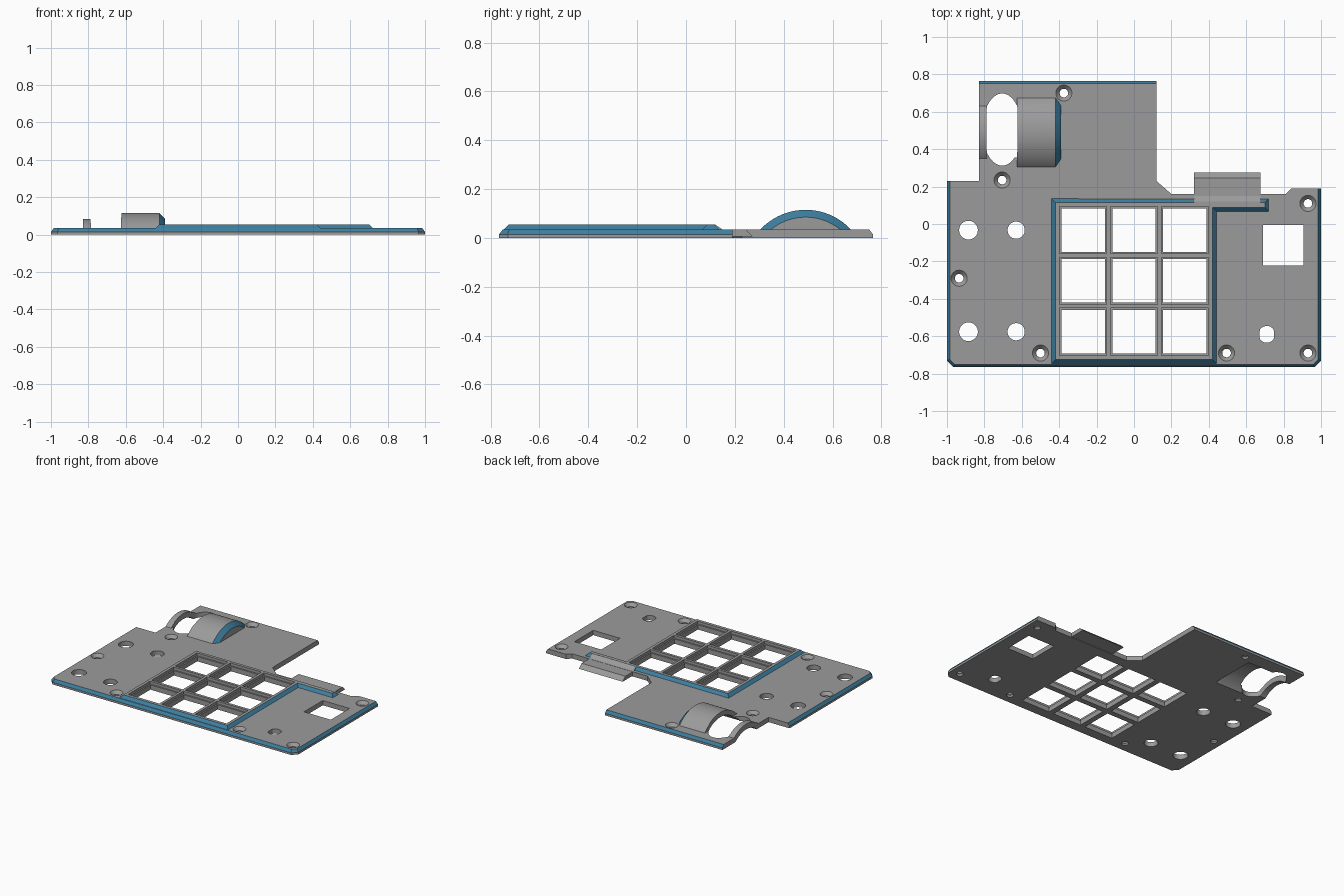
import bpy, bmesh, math
from mathutils import Matrix, Vector

cube = bpy.data.objects.get("Cube")
if cube:
    bpy.data.objects.remove(cube, do_unlink=True)


def material(name, rgb):
    m = bpy.data.materials.new(name)
    m.use_nodes = True
    m.diffuse_color = (*rgb, 1)
    m.node_tree.nodes["Principled BSDF"].inputs["Base Color"].default_value = (*rgb, 1)
    return m


MATS = [material("plain_grey", (0.33, 0.33, 0.33)), material("edge_blue", (0.045, 0.21, 0.35))]
BASE, TOP = 0.035, 0.055
SLOPE = 0.02


def finish(name, bm):
    bmesh.ops.recalc_face_normals(bm, faces=bm.faces)
    me = bpy.data.meshes.new(name)
    bm.to_mesh(me)
    bm.free()
    ob = bpy.data.objects.new(name, me)
    for m in MATS:
        me.materials.append(m)
    bpy.context.collection.objects.link(ob)
    return ob


def slice_off(bm, point, normal, mat):
    """Cut away everything beyond a plane and cap the cut."""
    geom = bm.verts[:] + bm.edges[:] + bm.faces[:]
    res = bmesh.ops.bisect_plane(bm, geom=geom, dist=1e-6, plane_co=point,
                                 plane_no=normal, clear_outer=True)
    edges = [e for e in res["geom_cut"] if isinstance(e, bmesh.types.BMEdge)]
    bmesh.ops.edgeloop_fill(bm, edges=edges, mat_nr=mat)


def prism(name, outline, z0, z1, bevels=(), run=0.015):
    """Extruded outline; listed edges get a sloped blue top."""
    bm = bmesh.new()
    face = bm.faces.new([bm.verts.new((x, y, z0)) for x, y in outline])
    up = bmesh.ops.extrude_face_region(bm, geom=[face])["geom"]
    bmesh.ops.translate(bm, vec=(0, 0, z1 - z0), verts=[v for v in up if isinstance(v, bmesh.types.BMVert)])
    bmesh.ops.recalc_face_normals(bm, faces=bm.faces)
    for i in bevels:
        a, b = Vector(outline[i]), Vector(outline[(i + 1) % len(outline)])
        d = (b - a).normalized()
        slice_off(bm, (a.x, a.y, z1 - SLOPE), (d.y * SLOPE, -d.x * SLOPE, run), 1)
    return finish(name, bm)


def rect(x0, x1, y0, y1):
    return [(x0, y0), (x1, y0), (x1, y1), (x0, y1)]


def disc(cx, cy, rx, ry, n=32, limit=1):
    """Ellipse outline, optionally clipped at a maximum x offset."""
    pts = []
    for i in range(n):
        t = math.tau * (i + 0.5) / n
        pts.append((cx + max(-limit, min(limit, rx * math.cos(t))), cy + ry * math.sin(t)))
    return pts


def cone(name, place, r0, r1, depth, n=32):
    bm = bmesh.new()
    bmesh.ops.create_cone(bm, cap_ends=True, segments=n, radius1=r0, radius2=r1, depth=depth, matrix=place)
    return finish(name, bm)


def axle(name, x0, x1, r0, r1, floor=None, mat=0):
    """Round section lying along x, sharing the wheel axis."""
    bm = bmesh.new()
    place = Matrix.Translation(((x0 + x1) / 2, 0.49, -0.139)) @ Matrix.Rotation(math.pi / 2, 4, "Y")
    bmesh.ops.create_cone(bm, cap_ends=True, segments=96, radius1=r0, radius2=r1,
                          depth=x1 - x0, matrix=place)
    bmesh.ops.recalc_face_normals(bm, faces=bm.faces)
    for f in bm.faces:
        f.material_index = mat if abs(f.normal.x) < 0.95 else 0
    if floor is not None:
        slice_off(bm, (0, 0, floor), (0, 0, -1), 0)
    return finish(name, bm)


def combine(body, other, op):
    mod = body.modifiers.new(op.lower(), "BOOLEAN")
    mod.operation, mod.solver, mod.object = op, "EXACT", other
    bpy.context.view_layer.objects.active = body
    bpy.ops.object.modifier_apply(modifier=mod.name)
    bpy.data.objects.remove(other, do_unlink=True)


# Base plate with sloped outer edges
outline = [(-1, -0.73), (-0.965, -0.765), (0.965, -0.765), (1, -0.73), (1, 0.19), (0.84, 0.19),
           (0.81, 0.16), (0.2, 0.16), (0.12, 0.23), (0.12, 0.765), (-0.83, 0.765), (-0.83, 0.23), (-1, 0.23)]
plate = prism("cover_plate", outline, 0, BASE, (0, 1, 2, 3, 9, 12))

# Raised keypad frame and its side bar
combine(plate, prism("keypad_frame", rect(-0.44, 0.44, -0.745, 0.135), 0.01, TOP, range(4), 0.02), "UNION")
combine(plate, prism("side_bar", rect(0.36, 0.72, 0.068, 0.135), 0.01, TOP, (0, 1, 2), 0.02), "UNION")

# Rear tab
bm = bmesh.new()
profile = [(0.1, 0.005), (0.1, 0.054), (0.12, 0.054), (0.15, 0.034), (0.245, 0.034), (0.275, 0.005)]
side = bm.faces.new([bm.verts.new((0.32, y, z)) for y, z in profile])
ext = bmesh.ops.extrude_face_region(bm, geom=[side])["geom"]
bmesh.ops.translate(bm, vec=(0.355, 0, 0), verts=[v for v in ext if isinstance(v, bmesh.types.BMVert)])
combine(plate, finish("rear_tab", bm), "UNION")

# Wheel cover and outer hoop
combine(plate, axle("wheel_cover", -0.625, -0.42, 0.254, 0.254, 0.012), "UNION")
combine(plate, axle("cover_rim", -0.42, -0.39, 0.254, 0.224, 0.012, 1), "UNION")
combine(plate, axle("wheel_hoop", -0.83, -0.785, 0.224, 0.224, 0.012), "UNION")
combine(plate, axle("cover_cavity", -0.66, -0.44, 0.22, 0.22), "DIFFERENCE")
combine(plate, axle("hoop_cavity", -0.86, -0.65, 0.185, 0.185), "DIFFERENCE")
combine(plate, prism("wheel_slot", disc(-0.705, 0.505, 0.106, 0.193, 48, 0.083), -0.1, 0.2), "DIFFERENCE")

# Key windows with a shallow ledge
for cx in (-0.272, 0, 0.272):
    for cy in (-0.033, -0.304, -0.576):
        for half, low in ((0.126, 0.035), (0.116, -0.1)):
            window = rect(cx - half, cx + half, cy - half, cy + half)
            combine(plate, prism("key_window", window, low, 0.1), "DIFFERENCE")

# Countersunk screw holes
for x, y in ((-0.375, 0.7), (-0.705, 0.235), (-0.935, -0.29), (-0.5, -0.69),
             (0.495, -0.69), (0.93, -0.69), (0.93, 0.11)):
    combine(plate, cone("countersink", Matrix.Translation((x, y, 0.025)), 0.023, 0.045, 0.024), "DIFFERENCE")
    combine(plate, prism("screw_hole", disc(x, y, 0.023, 0.023, 24), -0.1, 0.1), "DIFFERENCE")

# Round holes, knob hole and display opening
for x, r in ((-0.885, 0.05), (-0.63, 0.046)):
    for y in (-0.033, -0.576):
        combine(plate, prism("round_hole", disc(x, y, r, r), -0.1, 0.1), "DIFFERENCE")
combine(plate, prism("knob_hole", disc(0.71, -0.59, 0.045, 0.045, 24, 0.038), -0.1, 0.1), "DIFFERENCE")
combine(plate, prism("display_opening", rect(0.69, 0.907, -0.222, -0.005), -0.1, 0.1), "DIFFERENCE")

# Smooth the curved walls, keep the creases
bpy.ops.object.select_all(action="DESELECT")
plate.select_set(True)
bpy.context.view_layer.objects.active = plate
bpy.ops.object.shade_smooth_by_angle(angle=math.radians(25))
